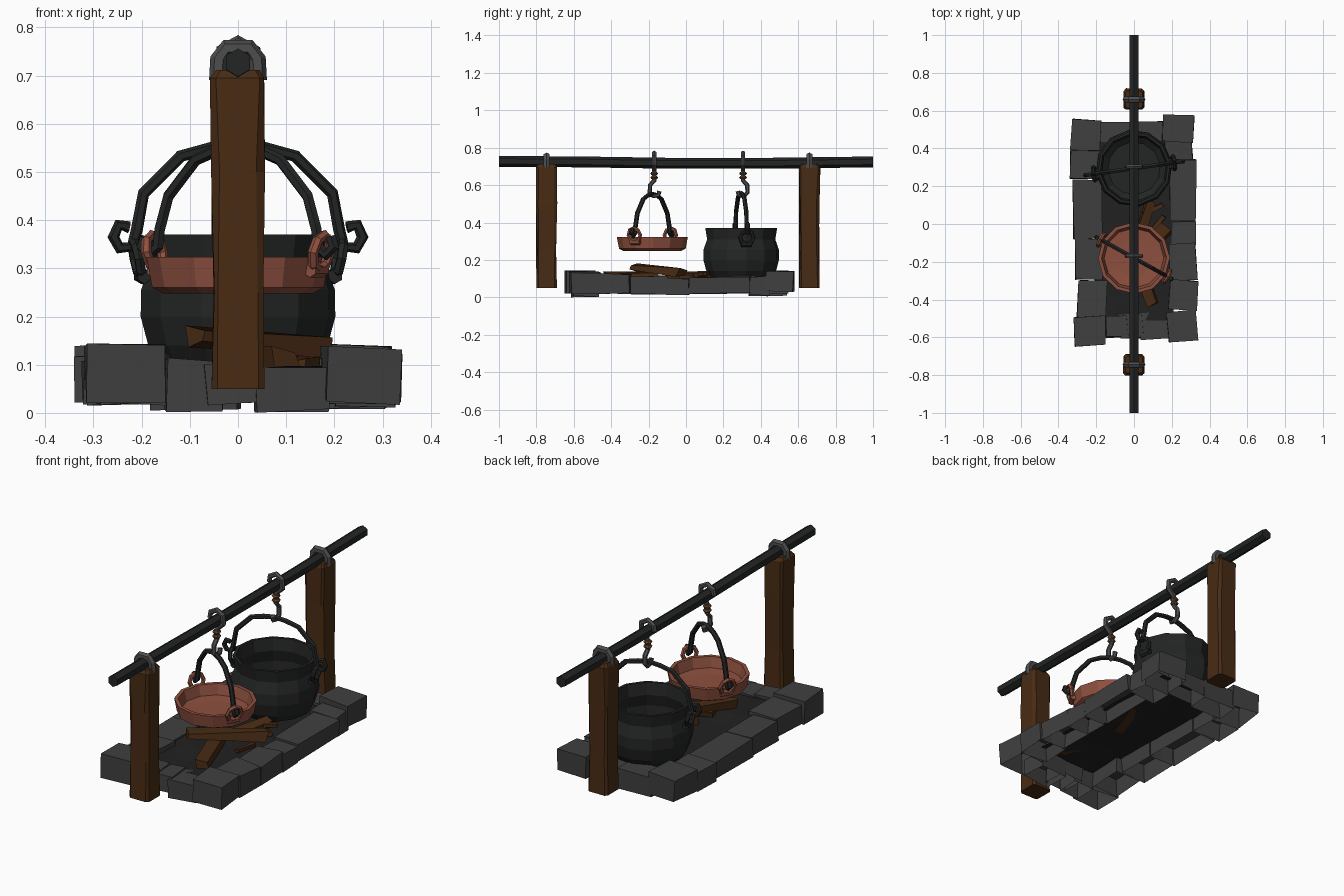
import bpy, bmesh, random
from math import sin, cos, pi, radians
from mathutils import Vector, Matrix

if "Cube" in bpy.data.objects:
    bpy.data.objects.remove(bpy.data.objects["Cube"])

random.seed(4)


def material(name, rgb):
    m = bpy.data.materials.new(name)
    m.diffuse_color = (*rgb, 1)
    m.use_nodes = True
    m.node_tree.nodes["Principled BSDF"].inputs["Base Color"].default_value = m.diffuse_color
    return m


STONE = material("stone", (0.05, 0.05, 0.05))
ASH = material("ash", (0.015, 0.015, 0.015))
IRON = material("dark_iron", (0.017, 0.018, 0.018))
STEEL = material("hook_iron", (0.075, 0.075, 0.075))
WOOD = material("wood", (0.065, 0.024, 0.007))
COPPER = material("copper", (0.27, 0.08, 0.05))
TWINE = material("twine", (0.13, 0.06, 0.025))


def finish(name, bm, mat, matrix=Matrix(), normals=True):
    if normals:
        bmesh.ops.recalc_face_normals(bm, faces=bm.faces)
    bm.transform(matrix)
    me = bpy.data.meshes.new(name)
    bm.to_mesh(me)
    bm.free()
    me.materials.append(mat)
    ob = bpy.data.objects.new(name, me)
    bpy.context.collection.objects.link(ob)
    return ob


def skin(name, rings, mat, matrix=Matrix(), loop=False):
    """Bridge rings of points; cap the ends unless they form a loop."""
    bm = bmesh.new()
    vs = [[bm.verts.new(p) for p in r] for r in rings]
    n = len(vs[0])
    for a, b in zip(vs, vs[1:] + (vs[:1] if loop else [])):
        for i in range(n):
            bm.faces.new((a[i], a[(i + 1) % n], b[(i + 1) % n], b[i]))
    if not loop:
        bm.faces.new(vs[0])
        bm.faces.new(vs[-1])
    return finish(name, bm, mat, matrix)


def tube(name, pts, r, mat, matrix=Matrix(), n=6, loop=False):
    """Sweep an n-sided section along a planar path."""
    pts = [Vector(p) for p in pts]
    m = len(pts)
    axis = Vector()
    for i in range(1, m - 1):
        axis += (pts[i] - pts[0]).cross(pts[i + 1] - pts[0])
    axis = axis.normalized() if axis.length > 1e-6 else Vector((1, 0, 0))
    rings = []
    for i, p in enumerate(pts):
        a = pts[i - 1] if i or loop else p
        b = pts[(i + 1) % m] if i < m - 1 or loop else p
        side = axis.cross((b - a).normalized())
        rings.append([p + r * (axis * cos(t) + side * sin(t))
                      for t in (2 * pi * (k + 0.5) / n for k in range(n))])
    return skin(name, rings, mat, matrix, loop)


def lathe(name, profile, mat, matrix, n=12):
    rings = [[(r * cos(2 * pi * k / n), r * sin(2 * pi * k / n), z) for k in range(n)]
             for r, z in profile]
    return skin(name, rings, mat, matrix)


def jitter(bm, d):
    for v in bm.verts:
        v.co += Vector([random.uniform(-d, d) for _ in range(3)])


# Hearth stones: x0, x1, y0, y1, bottom, top, turn; hollow underneath
stones = [
    (-.33, -.18, .39, .55, .03, .14, -4), (-.34, -.18, .24, .39, .02, .12, -2),
    (-.32, -.17, -.08, .235, .02, .11, 1), (-.31, -.17, -.295, -.08, .02, .11, 0),
    (-.295, -.145, -.5, -.3, .02, .12, -3), (-.315, -.15, -.645, -.49, .025, .14, 2),
    (-.15, -.035, -.6, -.49, .005, .11, 1), (-.07, .045, -.605, -.48, .02, .10, 3),
    (.035, .19, -.61, -.47, .005, .095, 4), (.18, .33, -.62, -.46, .02, .135, 5),
    (.185, .335, -.455, -.3, .02, .125, -4), (.19, .33, -.295, -.105, .02, .11, 2),
    (.2, .325, -.11, .015, .01, .10, 0), (.19, .325, .015, .34, .02, .11, -1),
    (.16, .31, .34, .45, .01, .11, 2), (.15, .315, .435, .575, .03, .14, -2),
    (-.18, .0, .43, .54, .01, .11, -2), (-.01, .155, .43, .54, .02, .10, 2)]
for x0, x1, y0, y1, z0, z1, turn in stones:
    bm = bmesh.new()
    bmesh.ops.create_cube(bm, size=1)
    bm.transform(Matrix.Diagonal((x1 - x0, y1 - y0, z1 - z0, 1)))
    jitter(bm, 0.005)
    bm.normal_update()
    bmesh.ops.delete(bm, geom=[f for f in bm.faces if f.normal.z < -0.7], context='FACES_ONLY')
    place = Matrix.Translation(((x0 + x1) / 2, (y0 + y1) / 2, (z0 + z1) / 2))
    finish("hearth_stone", bm, STONE, place @ Matrix.Rotation(radians(turn), 4, 'Z'), False)

# Ash bed
bm = bmesh.new()
bmesh.ops.create_grid(bm, x_segments=4, y_segments=8, size=0.5)
bm.transform(Matrix.Translation((0, -0.02, 0.095)) @ Matrix.Diagonal((.42, .98, 1, 1)))
for v in bm.verts:
    v.co.z += random.uniform(-0.006, 0.006)
finish("ash_bed", bm, ASH, normals=False)


# Firewood: start, end, width, height
def log(a, b, w, h):
    a, b = Vector(a), Vector(b)
    bm = bmesh.new()
    bmesh.ops.create_cube(bm, size=1)
    bm.transform(Matrix.Diagonal((w, (b - a).length, h, 1)))
    jitter(bm, w * 0.15)
    rot = (b - a).to_track_quat('Y', 'Z').to_matrix().to_4x4()
    finish("firewood", bm, WOOD, Matrix.Translation((a + b) / 2) @ rot)


log((-.09, -.28, .16), (.17, -.02, .135), .065, .038)
log((.1, -.43, .11), (.0, -.15, .12), .06, .04)
log((.02, -.1, .105), (.09, .12, .115), .05, .04)
for a, b in (((.05, .05, .12), (.15, .1, .125)), ((.1, -.03, .105), (.16, .04, .11)),
             ((.13, -.2, .1), (.16, -.1, .105))):
    log(a, b, .022, .02)

# Posts: chamfered, slightly uneven timbers
for y in (-0.745, 0.66):
    rings = []
    for z, s in ((.05, 1), (.25, .95), (.5, .97), (.695, 1), (.712, .82)):
        a, c = .055 * s, .043 * s
        sec = [(a, -c), (a, c), (c, a), (-c, a), (-a, c), (-a, -c), (-c, -a), (c, -a)]
        j = .004 if .1 < z < .7 else 0
        rings.append([(px + random.uniform(-j, j), y + py + random.uniform(-j, j), z)
                      for px, py in sec])
    skin("post", rings, WOOD)
    # Staple holding the bar on the post
    arch = [(-.042, .69), (-.04, .735), (-.024, .757), (.024, .757), (.04, .735), (.042, .69)]
    tube("bar_staple", [(x, y, z) for x, z in arch], .018, STEEL)

# Spit bar, sagging slightly
bar = [(-1, .727), (-.55, .724), (-.1, .717), (.45, .717), (1, .724)]
skin("spit_bar", [[(.029 * sin(k * pi / 3), y, z + .029 * cos(k * pi / 3)) for k in range(6)]
                  for y, z in bar], IRON)


# Hanging hooks
def hook(y, turn):
    m = Matrix.Translation((0, y, 0))
    top = [(-.038, .725), (-.034, .752), (0, .771), (.035, .752), (.037, .71), (.006, .682), (0, .64)]
    tube("upper_hook", [(x, 0, z) for x, z in top], .013, STEEL, m)
    low = [(0, .66), (0, .625), (.022, .6), (.024, .56), (.004, .541), (-.022, .546), (-.028, .568)]
    tube("lower_hook", [(0, p * turn, z) for p, z in low], .012, STEEL, m)
    for z in (.64, .662):
        lathe("twine_wrap", [(.015, z - .008), (.021, z), (.015, z + .008)], TWINE, m, 8)


hook(-.17, -1)
hook(.305, 1)


# Bail handle with two ring ears, lying along local x
def handle(half, ears, m, ear_mat):
    path = half[::-1] + [(-u, z) for u, z in half[1:]]
    tube("bail_handle", [(u, 0, z) for u, z in path], .0125, IRON, m)
    u0, z0, r = ears
    for s in (1, -1):
        ring = [(s * (u0 + .2 * r * sin(t)), r * cos(t), z0 + r * sin(t))
                for t in (2 * pi * k / 8 for k in range(8))]
        tube("ring_ear", ring, .011, ear_mat, m, loop=True)
        tube("ear_lug", [(s * (u0 - .012), -.028, z0 - r), (s * (u0 - .012), .028, z0 - r)],
             .016, ear_mat, m)


# Cauldron
pot = Matrix.Translation((0, .295, 0)) @ Matrix.Rotation(radians(8), 4, 'Z')
lathe("cauldron", [(.165, .105), (.188, .14), (.204, .2), (.203, .255), (.184, .31), (.194, .37),
                   (.18, .37), (.17, .31), (.188, .25), (.18, .16), (.14, .13)], IRON, pot)
handle([(0, .557), (.055, .55), (.12, .533), (.198, .455), (.212, .38), (.222, .345), (.248, .342),
        (.261, .365), (.25, .39), (.228, .385)], (.212, .32, .036), pot, IRON)

# Copper pan
pan = Matrix.Translation((0, -.18, 0)) @ Matrix.Rotation(radians(-29), 4, 'Z')
lathe("copper_pan", [(.155, .248), (.178, .26), (.19, .323), (.172, .323), (.158, .272),
                     (.1, .268)], COPPER, pan)
handle([(0, .552), (.05, .545), (.1, .525), (.165, .45), (.186, .38), (.19, .345), (.21, .328),
        (.228, .345), (.22, .365)], (.198, .333, .036), pan, COPPER)
